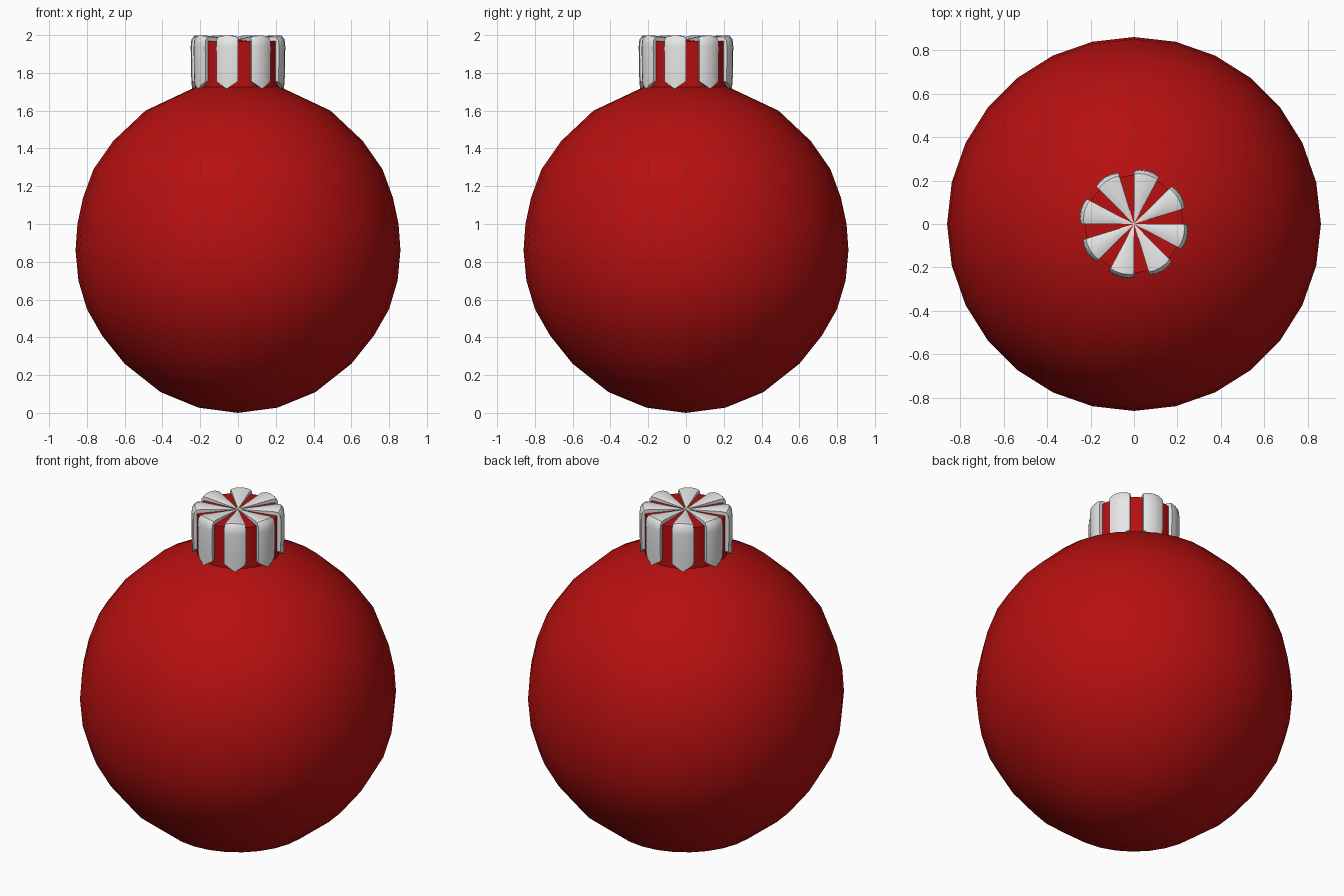
import bpy, bmesh, math

if "Cube" in bpy.data.objects:
    bpy.data.objects.remove(bpy.data.objects["Cube"])

def material(name, rgb):
    m = bpy.data.materials.new(name)
    m.diffuse_color = (*rgb, 1)
    m.use_nodes = True
    m.node_tree.nodes["Principled BSDF"].inputs["Base Color"].default_value = m.diffuse_color
    return m

RED = material("ornament red", (0.47, 0.005, 0.005))
SILVER = material("silver white", (0.8, 0.8, 0.8))

def finish(name, bm, mat, angle):
    bmesh.ops.remove_doubles(bm, verts=bm.verts, dist=1e-5)
    bmesh.ops.recalc_face_normals(bm, faces=bm.faces)
    me = bpy.data.meshes.new(name)
    bm.to_mesh(me)
    bm.free()
    me.materials.append(mat)
    ob = bpy.data.objects.new(name, me)
    bpy.context.collection.objects.link(ob)
    bpy.ops.object.select_all(action='DESELECT')
    bpy.context.view_layer.objects.active = ob
    ob.select_set(True)
    bpy.ops.object.shade_smooth_by_angle(angle=math.radians(angle))
    return ob

def lathe(name, profile, sides, mat):
    bm = bmesh.new()
    vs = [bm.verts.new((r, 0, z)) for r, z in profile]
    es = [bm.edges.new(p) for p in zip(vs, vs[1:])]
    bmesh.ops.spin(bm, geom=vs + es, cent=(0, 0, 0), axis=(0, 0, 1),
                   angle=2 * math.pi, steps=sides)
    return finish(name, bm, mat, 35)

# Ball, slightly drawn up toward the neck
lathe("ball", [(0, 0), (.21, .028), (.41, .11), (.6, .26), (.72, .41), (.8, .55),
               (.845, .7), (.86, .86), (.85, 1.0), (.82, 1.14), (.765, 1.29),
               (.66, 1.44), (.49, 1.6), (.22, 1.727), (0, 1.74)], 28, RED)

# Neck under the cap
lathe("neck", [(0, 1.65), (.225, 1.65), (.225, 1.968), (0, 1.975)], 32, RED)

# Cap ribs: padded wedges folding over the rim and ending in a point
# rows: inner radius, inner z, outer radius, outer z, extra drop at the middle
ROWS = [(0, 1.97, 0, 1.978, 0),
        (.10, 1.97, .10, 1.987, 0),
        (.20, 1.965, .205, 1.999, 0),
        (.215, 1.96, .235, 1.998, 0),
        (.22, 1.955, .25, 1.978, 0),
        (.22, 1.93, .254, 1.94, 0),
        (.22, 1.80, .252, 1.80, 0),
        (.22, 1.755, .249, 1.755, .04)]
# columns: angle fraction, share of the padding height
COLS = [(-1, 0), (-1, .75), (-.6, .93), (0, 1), (.6, .93), (1, .75), (1, 0)]
HALF = math.radians(14)

def rib(name, centre):
    bm = bmesh.new()
    grid = []
    for ri, zi, ro, zo, drop in ROWS:
        row = []
        for u, h in COLS:
            a = centre + u * HALF
            r = ri + (ro - ri) * h
            z = zi + (zo - zi) * h - drop * (1 - abs(u))
            row.append(bm.verts.new((r * math.cos(a), r * math.sin(a), z)))
        grid.append(row)
    for r0, r1 in zip(grid, grid[1:]):
        for i in range(len(COLS) - 1):
            bm.faces.new((r0[i], r0[i + 1], r1[i + 1], r1[i]))
    # close the pointed end back to the neck
    end = grid[-1]
    mid = bm.verts.new((.22 * math.cos(centre), .22 * math.sin(centre), 1.72))
    for a, b in zip(end, end[1:]):
        bm.faces.new((a, b, mid))
    bmesh.ops.dissolve_degenerate(bm, dist=1e-5, edges=bm.edges)
    finish(name, bm, SILVER, 45)

for k in range(8):
    rib(f"cap_rib_{k + 1}", math.radians(31 + 45 * k))
